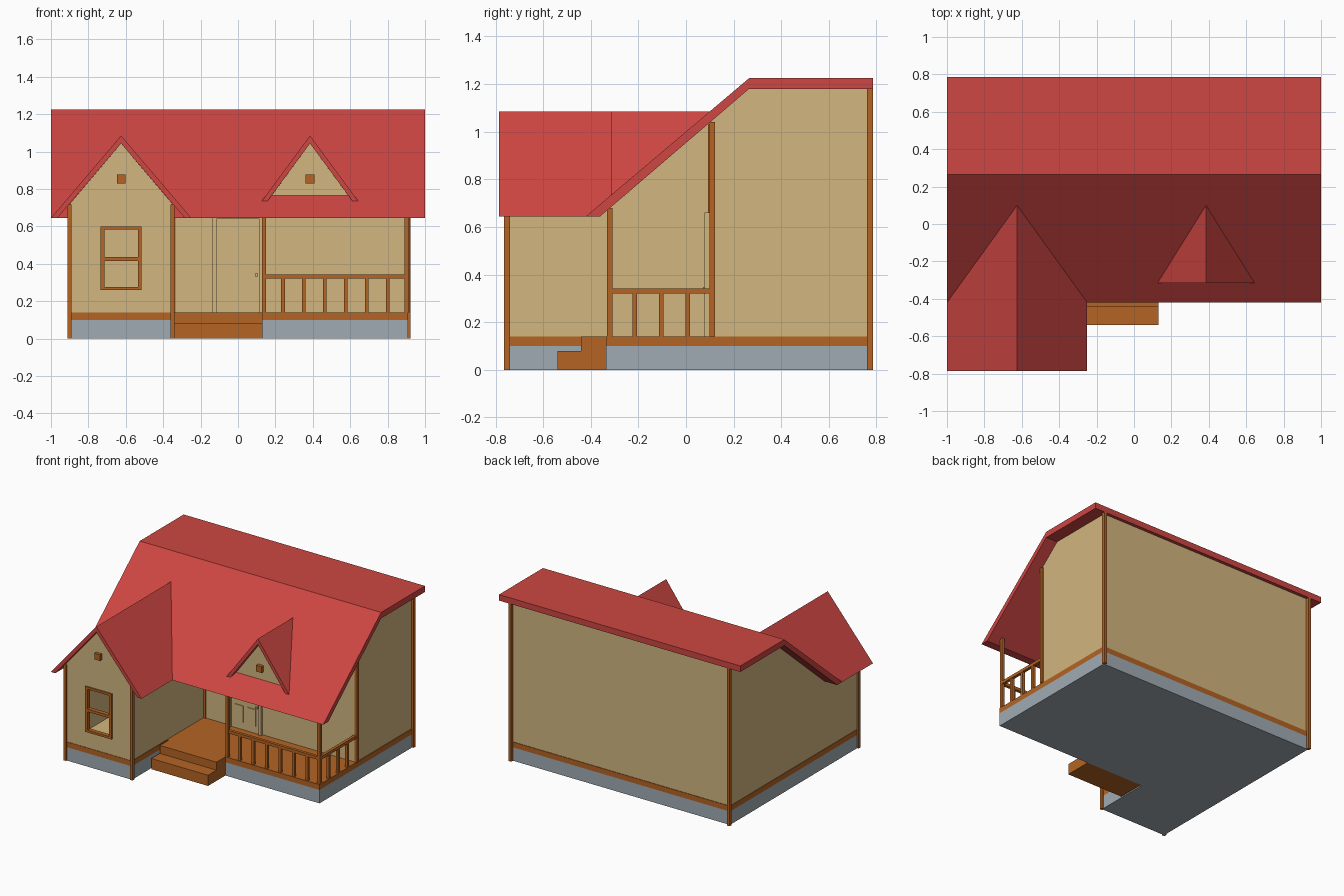
import bpy, bmesh


def material(name, rgb):
    m = bpy.data.materials.new(name)
    m.diffuse_color = (*rgb, 1)
    return m


RED = material("roof_red", (0.61, 0.061, 0.054))
TAN = material("wall_tan", (0.644, 0.468, 0.212))
WOOD = material("wood_orange", (0.456, 0.127, 0.017))
GREY = material("stone_grey", (0.352, 0.407, 0.451))


def prism(name, pts, axis, a, b, mat, back=None):
    """Extrude a 2D profile along an axis; 'back' may place the far end per point."""
    def place(p, t):
        return {"x": (t, p[0], p[1]), "y": (p[0], t, p[1]), "z": (p[0], p[1], t)}[axis]
    bm = bmesh.new()
    near = [bm.verts.new(place(p, a)) for p in pts]
    far = [bm.verts.new(place(p, back(p[1]) if back else b)) for p in pts]
    bm.faces.new(near)
    bm.faces.new(far[::-1])
    n = len(pts)
    for i in range(n):
        j = (i + 1) % n
        bm.faces.new((near[i], far[i], far[j], near[j]))
    bmesh.ops.recalc_face_normals(bm, faces=bm.faces)
    me = bpy.data.meshes.new(name)
    bm.to_mesh(me)
    bm.free()
    me.materials.append(mat)
    ob = bpy.data.objects.new(name, me)
    bpy.context.collection.objects.link(ob)
    return ob


def box(name, x0, x1, y0, y1, z0, z1, mat):
    return prism(name, [(x0, y0), (x1, y0), (x1, y1), (x0, y1)], "z", z0, z1, mat)


def roof_y(z):
    """Depth at which the main roof slope reaches height z."""
    return -0.42 + (z - 0.645) * 0.685 / 0.58


# Stone base and wooden floor share an L shaped outline
outline = [(-0.9, -0.755), (-0.35, -0.755), (-0.35, -0.335),
           (0.91, -0.335), (0.91, 0.765), (-0.9, 0.765)]
prism("stone_base", outline, "z", 0, 0.1, GREY)
prism("wood_floor", outline, "z", 0.1, 0.14, WOOD)
box("inner_floor", -0.88, -0.37, -0.73, 0.74, 0.14, 0.145, TAN)

# Entrance steps
prism("entrance_steps", [(-0.54, 0), (-0.335, 0), (-0.335, 0.14), (-0.44, 0.14),
                         (-0.44, 0.08), (-0.54, 0.08)], "x", -0.34, 0.13, WOOD)

# Main roof
prism("main_roof", [(-0.42, 0.645), (0.265, 1.225), (0.785, 1.225), (0.785, 1.18),
                    (0.265, 1.18), (-0.36, 0.645)], "x", -1, 1, RED)


# Gable roofs, trimmed where they meet the main slope
def gable_roof(name, cx, half, z0, inner, front):
    prism(name, [(cx - half, z0), (cx, 1.085), (cx + half, z0), (cx + inner, z0),
                 (cx, 1.043), (cx - inner, z0)], "y", front, 0, RED, roof_y)


gable_roof("wing_roof", -0.625, 0.375, 0.645, 0.34, -0.785)
gable_roof("dormer_roof", 0.385, 0.258, 0.735, 0.227, -0.315)

# Dormer front wall
prism("dormer_wall", [(0.16, 0.737), (0.61, 0.737), (0.385, 1.043)], "y", -0.278, 0,
      TAN, lambda z: max(roof_y(z), -0.27))

# House walls
prism("right_wall", [(0.1, 0.14), (0.76, 0.14), (0.76, 1.18), (0.265, 1.18), (0.1, 1.039)],
      "x", 0.885, 0.905, TAN)
prism("left_wall", [(-0.75, 0.14), (0.76, 0.14), (0.76, 1.18), (0.265, 1.18),
                    (-0.27, 0.722), (-0.75, 0.722)], "x", -0.897, -0.877, TAN)
prism("wing_side_wall", [(-0.75, 0.14), (0.1, 0.14), (0.1, 1.039), (-0.27, 0.722),
                         (-0.75, 0.722)], "x", -0.373, -0.353, TAN)
box("porch_wall", -0.373, 0.904, 0.1, 0.12, 0.14, 1.039, TAN)
box("back_wall", -0.896, 0.904, 0.74, 0.761, 0.14, 1.18, TAN)

# Wing front wall with an open window
wall = prism("wing_front_wall", [(-0.896, 0.14), (-0.354, 0.14), (-0.354, 0.724),
                                 (-0.625, 1.043), (-0.896, 0.724)], "y", -0.752, -0.732, TAN)
cutter = box("window_cutter", -0.725, -0.525, -0.9, -0.6, 0.265, 0.595, TAN)
cutter.hide_render = True
cutter.hide_viewport = True
cutter.display_type = "WIRE"
cut = wall.modifiers.new("window_opening", "BOOLEAN")
cut.operation = "DIFFERENCE"
cut.object = cutter
cut.solver = "EXACT"

# Window frame
for i, (x0, x1, z0, z1) in enumerate([(-0.735, -0.715, 0.26, 0.6), (-0.535, -0.515, 0.26, 0.6),
                                      (-0.715, -0.535, 0.26, 0.277), (-0.715, -0.535, 0.583, 0.6),
                                      (-0.715, -0.535, 0.415, 0.435)]):
    box(f"window_frame_{i}", x0, x1, -0.762, -0.73, z0, z1, WOOD)

# Small gable blocks
box("wing_gable_block", -0.648, -0.602, -0.775, -0.75, 0.83, 0.876, WOOD)
box("dormer_gable_block", 0.362, 0.408, -0.303, -0.275, 0.83, 0.876, WOOD)

# Corner and porch posts: x, y, bottom, top
posts = [(-0.9, -0.752, 0, 0.718), (-0.35, -0.752, 0, 0.718), (-0.9, 0.773, 0, 1.18),
         (0.91, 0.773, 0, 1.18), (-0.345, 0.105, 0.14, 1.03), (0.906, 0.11, 0.14, 1.04),
         (0.14, -0.32, 0.14, 0.68), (0.9, -0.32, 0.14, 0.68)]
for i, (x, y, z0, z1) in enumerate(posts):
    box(f"post_{i}", x - 0.011, x + 0.011, y - 0.012, y + 0.012, z0, z1, WOOD)

# Porch railing
box("front_rail", 0.14, 0.9, -0.331, -0.309, 0.32, 0.342, WOOD)
box("side_rail", 0.889, 0.911, -0.32, 0.1, 0.32, 0.342, WOOD)
for i in range(6):
    x = 0.24 + i * 0.112
    box(f"front_baluster_{i}", x - 0.01, x + 0.01, -0.33, -0.31, 0.14, 0.32, WOOD)
for i in range(3):
    y = -0.215 + i * 0.111
    box(f"side_baluster_{i}", 0.89, 0.91, y - 0.01, y + 0.01, 0.14, 0.32, WOOD)

# Door with raised panels, frame and knob
box("door", -0.115, 0.115, 0.09, 0.1, 0.14, 0.64, TAN)
for s in (-1, 1):
    box("door_jamb", s * 0.125 - 0.01, s * 0.125 + 0.01, 0.078, 0.1, 0.14, 0.66, TAN)
    for z0, z1 in ((0.195, 0.32), (0.395, 0.52), (0.56, 0.605)):
        box("door_panel", s * 0.052 - 0.034, s * 0.052 + 0.034, 0.084, 0.09, z0, z1, TAN)
box("door_lintel", -0.115, 0.115, 0.078, 0.1, 0.64, 0.66, TAN)
box("door_knob", 0.092, 0.106, 0.072, 0.09, 0.333, 0.347, TAN)
